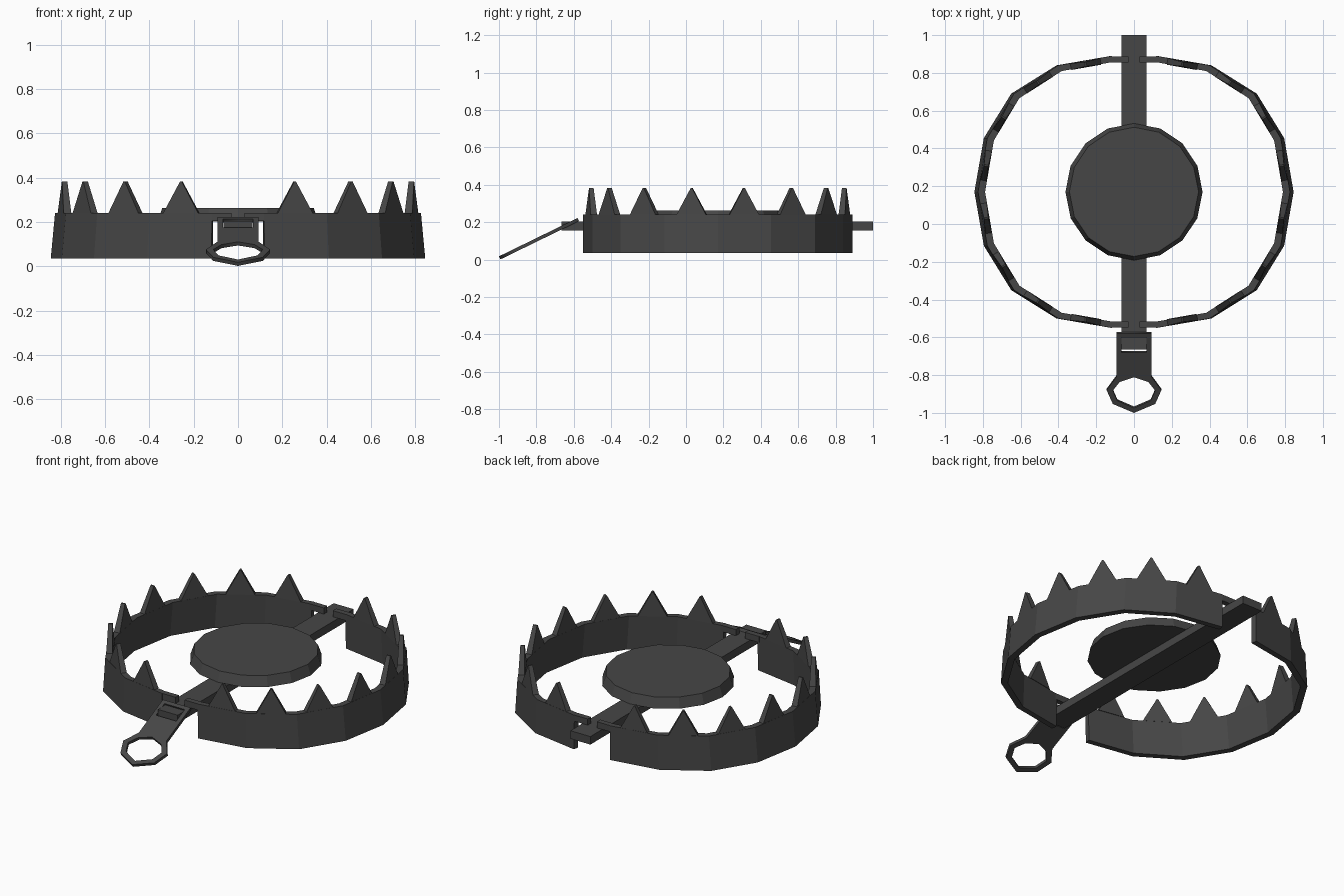
import bpy, bmesh, math
from mathutils import Vector

if "Cube" in bpy.data.objects:
    bpy.data.objects.remove(bpy.data.objects["Cube"])

iron = bpy.data.materials.new("dark_iron")
iron.diffuse_color = (0.062, 0.062, 0.062, 1)
iron.use_nodes = True
iron.node_tree.nodes["Principled BSDF"].inputs["Base Color"].default_value = iron.diffuse_color
CY = 0.17  # centre of the jaws along y


def finish(name, bm, mirror=False):
    bmesh.ops.recalc_face_normals(bm, faces=bm.faces)
    me = bpy.data.meshes.new(name)
    bm.to_mesh(me)
    bm.free()
    me.materials.append(iron)
    ob = bpy.data.objects.new(name, me)
    bpy.context.collection.objects.link(ob)
    if mirror:
        mod = ob.modifiers.new("mirror", 'MIRROR')
        mod.use_mirror_merge = False
    return ob


def box(bm, x0, x1, y0, y1, z0, z1):
    hexa(bm, [(x, y, z0) for x, y in ((x0, y0), (x1, y0), (x1, y1), (x0, y1))],
         [(x, y, z1) for x, y in ((x0, y0), (x1, y0), (x1, y1), (x0, y1))])


def hexa(bm, low, high):
    a = [bm.verts.new(p) for p in low]
    b = [bm.verts.new(p) for p in high]
    bm.faces.new(a)
    bm.faces.new(b)
    for i in range(4):
        j = (i + 1) % 4
        bm.faces.new((a[i], a[j], b[j], b[i]))


# Jaws: faceted band, mirrored left to right
half = [(0.12, 0.72), (0.41, 0.67), (0.65, 0.52), (0.795, 0.285), (0.845, 0)]
path = half + [(x, -y) for x, y in reversed(half[:-1])]
Z0, Z1, TIP = 0.035, 0.24, 0.382
INNER, LEAN = 0.955, 0.977


def ring_point(p, k, z):
    sx = LEAN if z > 0.1 else 1
    return Vector((p[0] * k * sx, CY + p[1] * k, z))


bm = bmesh.new()
loops = []
for p in path:
    loops.append([bm.verts.new(ring_point(p, k, z)) for k, z in
                  ((1, Z0), (1, Z1), (INNER, Z1), (INNER, Z0))])
for a, b in zip(loops, loops[1:]):
    for i in range(4):
        j = (i + 1) % 4
        bm.faces.new((a[i], a[j], b[j], b[i]))
bm.faces.new(loops[0])
bm.faces.new(loops[-1])
# Hinge tabs reaching over the bar
for s in (1, -1):
    y0, y1 = sorted((CY + s * 0.685, CY + s * 0.718))
    box(bm, 0.03, 0.125, y0, y1, 0.203, Z1)
finish("jaws", bm, True)

# Teeth: one wedge in the middle of each band facet
bm = bmesh.new()
for p, q in zip(path, path[1:]):
    o0, o1 = ring_point(p, 1, Z1), ring_point(q, 1, Z1)
    mid, d = (o0 + o1) / 2, (o1 - o0).normalized()
    n = Vector((-d.y, d.x, 0))
    if n.dot(Vector((0, CY, Z1)) - mid) < 0:
        n = -n
    up = Vector((0, 0, TIP - Z1))
    w, t, e = d * 0.08, n * 0.036, d * 0.004
    a, b = mid + n * 0.001, mid + t
    hexa(bm, [a - w, a + w, b + w, b - w],
         [v + up for v in (a + n * 0.006 - e, a + n * 0.006 + e,
                           b - n * 0.005 + e, b - n * 0.005 - e)])
finish("teeth", bm, True)

# Base bar
bm = bmesh.new()
box(bm, -0.066, 0.066, -0.665, 1.0, 0.155, 0.203)
finish("base_bar", bm)

# Pressure plate: sixteen-sided disc with a sloping rim
bm = bmesh.new()
bmesh.ops.create_cone(bm, cap_ends=True, segments=16, radius1=0.363,
                      radius2=0.342, depth=0.06)
bmesh.ops.translate(bm, verts=bm.verts, vec=(0, CY, 0.232))
finish("pressure_plate", bm)

# Chain handle: flat outline with a slot and a ring hole, tilted down
tilt = math.atan2(0.205, 0.42)


def both_sides(pts):
    return pts + [(-x, y) for x, y in reversed(pts) if x > 0]


outline = both_sides([(0.092, -0.572), (0.092, -0.8), (0.145, -0.872),
                      (0.112, -0.945), (0, -0.992)])
slot = both_sides([(0.067, -0.592), (0.067, -0.672)])
hole = both_sides([(0, -0.803), (0.075, -0.828), (0.112, -0.874),
                   (0.088, -0.928), (0, -0.966)])
cu = bpy.data.curves.new("chain_handle", 'CURVE')
cu.dimensions = '2D'
cu.fill_mode = 'BOTH'
cu.extrude = 0.009
for pts in (outline, slot, hole):
    sp = cu.splines.new('POLY')
    sp.points.add(len(pts) - 1)
    for pt, (x, y) in zip(sp.points, pts):
        pt.co = (x, (y + 0.575) / math.cos(tilt), 0, 1)
    sp.use_cyclic_u = True
cu.materials.append(iron)
handle = bpy.data.objects.new("chain_handle", cu)
bpy.context.collection.objects.link(handle)
handle.location = (0, -0.579, 0.213)
handle.rotation_euler.x = tilt
bpy.context.view_layer.objects.active = handle
handle.select_set(True)
bpy.ops.object.convert(target='MESH')
